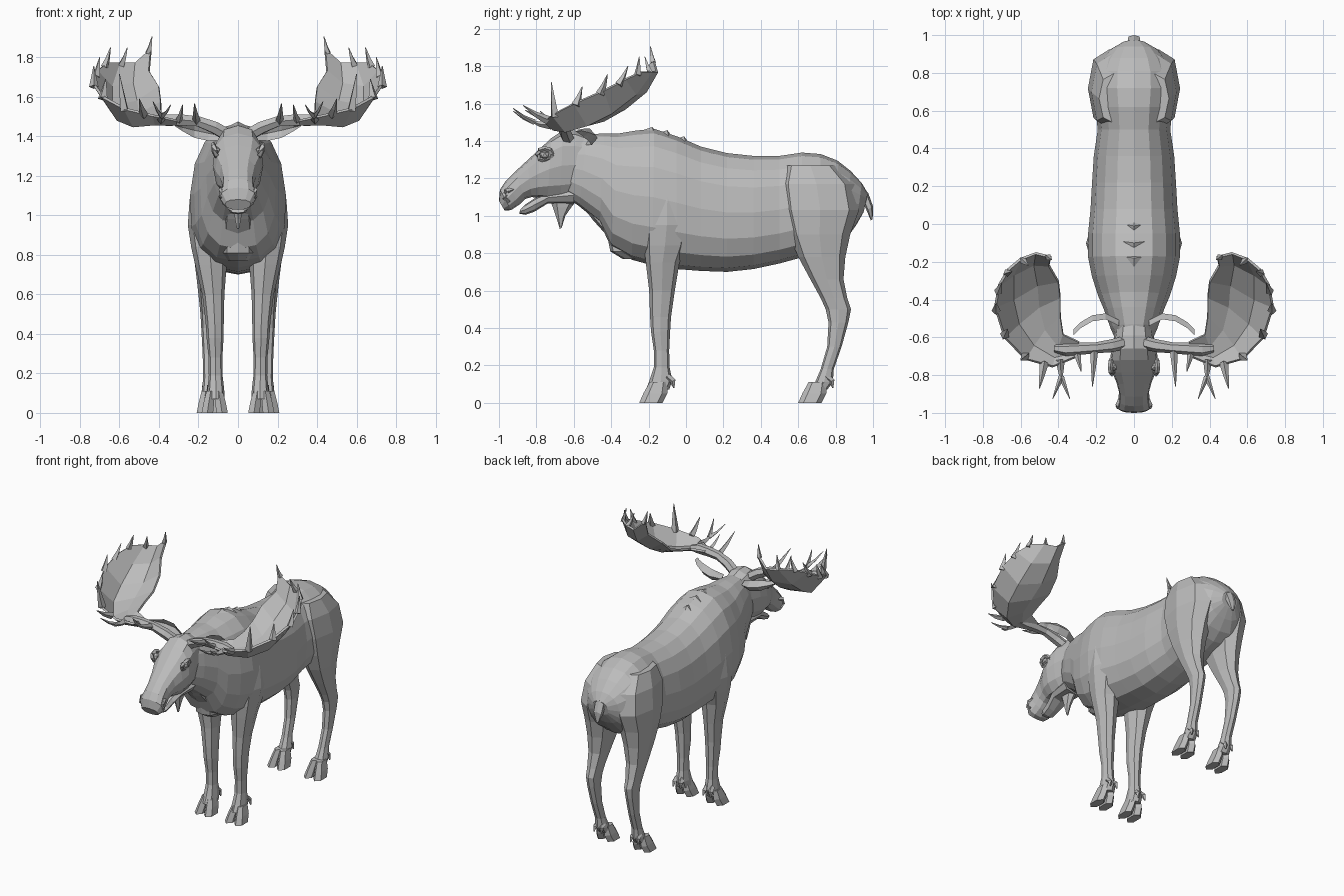
import bpy, bmesh, math
from mathutils import Vector

hide = bpy.data.materials.new("grey_hide")
hide.diffuse_color = (0.5, 0.5, 0.5, 1)


def finish(name, bm, mirror=False, thick=0):
    bmesh.ops.recalc_face_normals(bm, faces=bm.faces)
    me = bpy.data.meshes.new(name)
    bm.to_mesh(me)
    bm.free()
    me.materials.append(hide)
    ob = bpy.data.objects.new(name, me)
    bpy.context.collection.objects.link(ob)
    if thick:
        m = ob.modifiers.new("thickness", 'SOLIDIFY')
        m.thickness, m.offset = thick, 0
    if mirror:
        m = ob.modifiers.new("mirror", 'MIRROR')
        m.use_mirror_merge = False
    return ob


def skin(bm, rings):
    """Bridge a list of equal rings and cap both ends."""
    vs = [[bm.verts.new(p) for p in r] for r in rings]
    n = len(vs[0])
    for a, b in zip(vs, vs[1:]):
        for i in range(n):
            j = (i + 1) % n
            bm.faces.new((a[i], a[j], b[j], b[i]))
    bm.faces.new(vs[0])
    bm.faces.new(vs[-1])


def oval(top, bot, hw, cx=0, n=12, e=0.85, egg=0.0):
    """Rounded ring between two (y, z) points with half-width hw."""
    pts = []
    for k in range(n):
        a = 2 * math.pi * k / n
        c, s = math.cos(a), math.sin(a)
        c2 = math.copysign(abs(c) ** e, c)
        s2 = math.copysign(abs(s) ** e, s) * (1 - egg * c)
        pts.append((cx + hw * s2,
                    (top[0] + bot[0]) / 2 + c2 * (top[0] - bot[0]) / 2,
                    (top[1] + bot[1]) / 2 + c2 * (top[1] - bot[1]) / 2))
    return pts


def trunk(name, secs, **kw):
    bm = bmesh.new()
    skin(bm, [oval((a, b), (c, d), w, **kw) for a, b, c, d, w in secs])
    return finish(name, bm)


def leg(bm, secs, n=8, e=0.85):
    """Stack of level rings: z, front y, back y, centre x, half-width."""
    skin(bm, [oval((f, z), (b, z), w, cx, n, e) for z, f, b, cx, w in secs])


def tube(bm, path, n=5):
    """Tapering tube along (x, y, z, radius) points."""
    ps = [Vector(p[:3]) for p in path]
    rings = []
    for i, p in enumerate(ps):
        d = ps[min(i + 1, len(ps) - 1)] - ps[max(i - 1, 0)]
        q = d.to_track_quat('Z', 'Y')
        r = path[i][3]
        rings.append([p + q @ Vector((r * math.cos(2 * math.pi * k / n),
                                      r * math.sin(2 * math.pi * k / n), 0)) for k in range(n)])
    skin(bm, rings)


# Torso and neck: top y, top z, bottom y, bottom z, half-width
trunk("torso", [
    (-.62, 1.42, -.64, 1.10, .09), (-.53, 1.435, -.57, 1.05, .125), (-.44, 1.44, -.46, .96, .16),
    (-.36, 1.44, -.40, .83, .19), (-.27, 1.455, -.29, .765, .222), (-.17, 1.465, -.18, .735, .243),
    (-.05, 1.425, -.05, .715, .243), (.08, 1.37, .08, .705, .23), (.22, 1.335, .22, .70, .222),
    (.36, 1.32, .36, .715, .213), (.50, 1.32, .50, .745, .192), (.62, 1.338, .61, .775, .205),
    (.72, 1.33, .72, .80, .222), (.81, 1.295, .80, .83, .215), (.88, 1.24, .86, .88, .18),
    (.94, 1.175, .91, .95, .125), (.972, 1.12, .95, 1.02, .06)], n=16, egg=0.1)

# Head, muzzle and lower jaw
trunk("head", [
    (-.50, 1.42, -.52, 1.12, .09), (-.59, 1.455, -.60, 1.09, .105), (-.66, 1.455, -.67, 1.08, .12),
    (-.72, 1.415, -.74, 1.085, .128), (-.785, 1.355, -.79, 1.095, .115), (-.85, 1.295, -.825, 1.10, .093),
    (-.915, 1.235, -.86, 1.09, .08), (-.965, 1.185, -.89, 1.06, .082), (-.995, 1.14, -.935, 1.03, .09),
    (-1.0, 1.08, -.97, 1.028, .065)], n=12, egg=-0.06)
trunk("lower_jaw", [
    (-.60, 1.16, -.60, 1.06, .085), (-.73, 1.13, -.74, 1.065, .075), (-.80, 1.10, -.81, 1.022, .056),
    (-.86, 1.06, -.86, 1.005, .05), (-.885, 1.035, -.892, 1.012, .035)], n=8)

# Throat flap and chest tuft
trunk("throat_flap", [
    (-.73, 1.09, -.57, 1.10, .035), (-.71, 1.04, -.61, 1.05, .028),
    (-.69, .98, -.645, 1.0, .018), (-.675, .93, -.665, .935, .006)], n=6)
trunk("chest_tuft", [
    (-.56, 1.06, -.44, 1.08, .055), (-.50, .98, -.38, 1.0, .075), (-.455, .93, -.34, .93, .08),
    (-.42, .89, -.30, .87, .07), (-.405, .81, -.28, .81, .075), (-.34, .77, -.22, .77, .05)], n=8)

# Raised tufts on the shoulder hump
bm = bmesh.new()
for y, z, w in ((-.18, 1.475, .09), (-.10, 1.458, .08), (-.01, 1.425, .06)):
    a, b = [bm.verts.new((s * w, y + .01, z - .045)) for s in (-1, 1)]
    t, f, r = [bm.verts.new(p) for p in ((0, y, z), (0, y - .09, z - .03), (0, y + .03, z - .04))]
    for tri in ((f, t, a), (f, b, t), (t, r, a), (t, b, r), (a, r, f), (b, f, r)):
        bm.faces.new(tri)
finish("hump_tufts", bm)

# Tail
trunk("tail", [
    (.93, 1.17, .90, 1.13, .025), (.975, 1.12, .94, 1.08, .036),
    (1.0, 1.05, .965, 1.03, .034), (.998, .98, .988, .975, .008)], n=6)

# Legs
bm = bmesh.new()
leg(bm, [(1.22, -.17, -.02, .14, .075), (1.08, -.21, .01, .15, .095), (.95, -.225, .02, .152, .102),
         (.84, -.225, .0, .145, .092), (.75, -.215, -.035, .137, .08), (.60, -.197, -.06, .125, .056),
         (.46, -.192, -.08, .118, .046), (.38, -.187, -.085, .116, .043), (.28, -.172, -.09, .114, .035),
         (.19, -.172, -.088, .113, .035), (.12, -.195, -.073, .112, .042), (.07, -.215, -.09, .112, .045)])
finish("front_leg", bm, True)
bm = bmesh.new()
leg(bm, [(1.27, .53, .80, .10, .085), (1.17, .495, .90, .115, .11), (1.03, .51, .925, .13, .114),
         (.90, .55, .878, .137, .10), (.78, .60, .852, .142, .08), (.66, .665, .842, .147, .06),
         (.56, .72, .862, .15, .046), (.50, .747, .882, .15, .04), (.43, .762, .868, .15, .036),
         (.30, .755, .832, .147, .032), (.18, .72, .79, .144, .032), (.11, .69, .785, .142, .041),
         (.07, .665, .755, .142, .044)])
finish("hind_leg", bm, True)

# Cloven hooves with dew claws
for name, cx, y in (("front_hoof", .118, 0), ("hind_hoof", .143, .85)):
    bm = bmesh.new()
    for s in (-1, 1):
        leg(bm, [(.11, y - .195, y - .10, cx + s * .02, .024), (.05, y - .228, y - .10, cx + s * .03, .03),
                 (0, y - .25, y - .125, cx + s * .037, .033)], n=6)
        tube(bm, [(cx + s * .02, y - .10, .14, .018), (cx + s * .025, y - .07, .115, .016),
                  (cx + s * .028, y - .065, .08, .004)], 4)
    finish(name, bm, True)

# Eyes with brow, and nostrils
bm = bmesh.new()
bmesh.ops.create_icosphere(bm, subdivisions=1, radius=.027)
bmesh.ops.translate(bm, verts=bm.verts, vec=(.112, -.755, 1.325))
finish("eye", bm, True)
bm = bmesh.new()
lid = [(.117 + .008 * math.sin(t), -.755 + .04 * math.cos(t), 1.328 + .032 * math.sin(t), .013)
       for t in (k * math.pi / 4 for k in range(9))]
tube(bm, lid, 4)
finish("eyelid", bm, True)
bm = bmesh.new()
tube(bm, [(.07, -.925, 1.14, .012), (.083, -.96, 1.13, .016), (.085, -.968, 1.095, .014),
          (.078, -.945, 1.075, .01)], 4)
finish("nostril_rim", bm, True)

# Ears: cupped leaves
bm = bmesh.new()
spine = [(.08, -.53, 1.40, .02), (.15, -.495, 1.415, .038), (.22, -.505, 1.43, .038),
         (.28, -.54, 1.445, .02), (.32, -.58, 1.455, .003)]
skin(bm, [[(x, y - .01, z + w), (x, y + .022, z), (x, y - .01, z - w), (x, y + .008, z)]
          for x, y, z, w in spine])
finish("ear", bm, True)

# Antler beam
bm = bmesh.new()
tube(bm, [(.06, -.63, 1.41, .034), (.12, -.645, 1.445, .034), (.20, -.655, 1.475, .029),
          (.28, -.66, 1.482, .032), (.36, -.665, 1.482, .034), (.42, -.66, 1.475, .02)], 6)
finish("antler_beam", bm, True)

# Antler palm: rows run from inner edge to raised outer edge
palm = [
    ((.29, -.625, 1.495), (.30, -.65, 1.47), (.31, -.68, 1.46), (.31, -.705, 1.48)),
    ((.375, -.585, 1.505), (.40, -.65, 1.468), (.42, -.71, 1.462), (.43, -.755, 1.505)),
    ((.39, -.49, 1.53), (.47, -.56, 1.478), (.53, -.645, 1.452), (.575, -.715, 1.54)),
    ((.39, -.39, 1.57), (.50, -.44, 1.51), (.61, -.53, 1.485), (.685, -.60, 1.60)),
    ((.40, -.305, 1.65), (.51, -.325, 1.575), (.64, -.40, 1.55), (.735, -.44, 1.67)),
    ((.45, -.22, 1.73), (.53, -.215, 1.665), (.64, -.27, 1.65), (.715, -.325, 1.73)),
    ((.44, -.175, 1.84), (.52, -.155, 1.77), (.60, -.185, 1.77), (.665, -.24, 1.77))]
bm = bmesh.new()
grid = [[bm.verts.new(p) for p in row] for row in palm]
for a, b in zip(grid, grid[1:]):
    for i in range(3):
        bm.faces.new((a[i], a[i + 1], b[i + 1], b[i]))
finish("antler_palm", bm, True, .014)

# Antler tines: base, tip, base radius
tines = [
    ((.21, -.66, 1.475), (.22, -.86, 1.565), .022), ((.39, -.72, 1.485), (.385, -.84, 1.51), .024),
    ((.385, -.81, 1.50), (.34, -.925, 1.56), .015), ((.385, -.81, 1.50), (.43, -.925, 1.575), .015),
    ((.475, -.735, 1.51), (.50, -.87, 1.59), .024), ((.575, -.70, 1.53), (.60, -.72, 1.715), .026),
    ((.685, -.59, 1.59), (.67, -.555, 1.69), .026), ((.73, -.46, 1.65), (.73, -.42, 1.755), .024),
    ((.72, -.36, 1.70), (.70, -.31, 1.80), .022), ((.675, -.26, 1.75), (.645, -.25, 1.85), .02),
    ((.59, -.19, 1.76), (.56, -.22, 1.85), .02), ((.455, -.175, 1.82), (.435, -.19, 1.905), .018),
    ((.30, -.69, 1.48), (.28, -.78, 1.56), .018)]
bm = bmesh.new()
for b, t, r in tines:
    m = Vector(b).lerp(Vector(t), .5)
    tube(bm, [(*b, r), (m.x, m.y, m.z - .008, r * .6), (*t, .002)], 4)
finish("antler_tines", bm, True)
